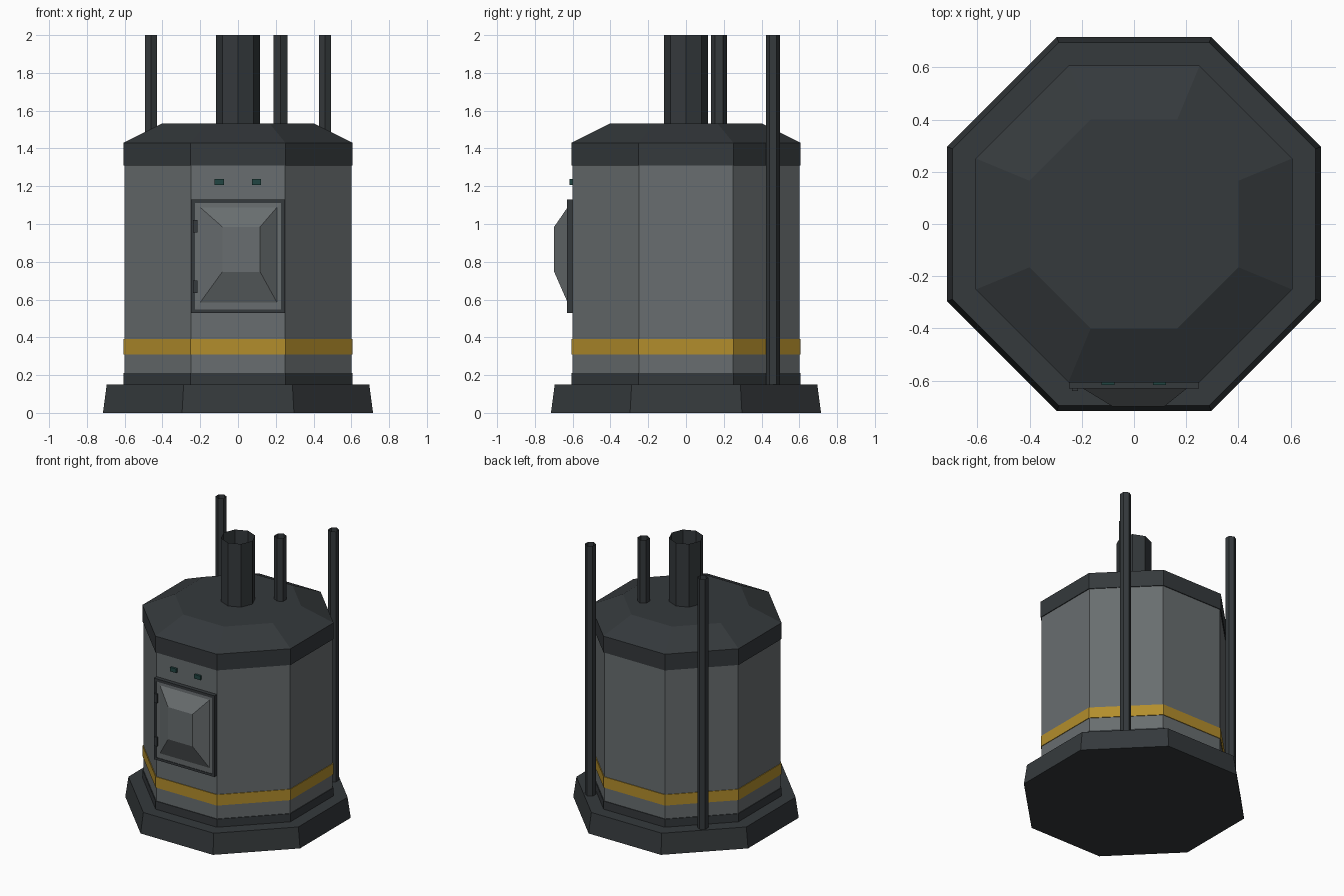
import bpy, math

if "Cube" in bpy.data.objects:
    bpy.data.objects.remove(bpy.data.objects["Cube"])


def material(name, rgb):
    m = bpy.data.materials.new(name)
    m.diffuse_color = (*rgb, 1)
    m.use_nodes = True
    m.node_tree.nodes["Principled BSDF"].inputs["Base Color"].default_value = m.diffuse_color
    return m


DARK = material("dark_iron", (0.035, 0.041, 0.045))
STEEL = material("grey_steel", (0.14, 0.155, 0.16))
YELLOW = material("yellow_paint", (0.45, 0.27, 0.025))
TEAL = material("teal_glass", (0.015, 0.06, 0.055))


def make(name, verts, faces, mat):
    me = bpy.data.meshes.new(name)
    me.from_pydata(verts, [], faces)
    me.materials.append(mat)
    ob = bpy.data.objects.new(name, me)
    bpy.context.collection.objects.link(ob)
    return ob


def loft(name, rings, mat, bottom=False, top=False):
    """Join equal-length vertex rings (counter-clockwise seen from outside)."""
    n = len(rings[0])
    verts = [p for r in rings for p in r]
    faces = [(k * n + i, k * n + (i + 1) % n, (k + 1) * n + (i + 1) % n, (k + 1) * n + i)
             for k in range(len(rings) - 1) for i in range(n)]
    if bottom:
        faces.append(tuple(reversed(range(n))))
    if top:
        faces.append(tuple(range(len(verts) - n, len(verts))))
    return make(name, verts, faces, mat)


def ngon(n, r, z, cx=0, cy=0, turn=0.0):
    return [(cx + r * math.cos(turn + i * math.tau / n),
             cy + r * math.sin(turn + i * math.tau / n), z) for i in range(n)]


def octa(name, profile, mat, bottom=False, top=False):
    """Octagonal part from (flat-to-centre distance, height) pairs."""
    k = 1 / math.cos(math.pi / 8)
    return loft(name, [ngon(8, a * k, z, turn=math.pi / 8) for a, z in profile],
                mat, bottom, top)


def rect(x0, x1, z0, z1, y):
    return [(x0, y, z0), (x1, y, z0), (x1, y, z1), (x0, y, z1)]


def block(name, x0, x1, z0, z1, y_back, y_front, mat):
    return loft(name, [rect(x0, x1, z0, z1, y_back), rect(x0, x1, z0, z1, y_front)],
                mat, True, True)


# Octagonal plinth, body, bands and lid
octa("plinth", [(0.715, 0), (0.695, 0.15)], DARK, True, True)
octa("body", [(0.6, 0.15), (0.6, 1.33)], STEEL)
for name, z0, z1, mat in (("foot_band", 0.15, 0.21, DARK),
                          ("yellow_stripe", 0.31, 0.39, YELLOW)):
    octa(name, [(0.599, z0), (0.605, z0), (0.605, z1), (0.599, z1)], mat)
octa("lid", [(0.599, 1.31), (0.606, 1.31), (0.606, 1.43), (0.4, 1.533)], DARK, top=True)

# Open-ended flue and pipes
loft("flue", [ngon(8, 0.117, z) for z in (1.53, 2)], DARK)
for name, x, y, r, z0 in (("vent_pipe", 0.225, 0.175, 0.042, 1.53),
                          ("back_pipe_left", -0.46, 0.46, 0.037, 0.15),
                          ("back_pipe_right", 0.46, 0.46, 0.037, 0.15)):
    loft(name, [ngon(6, r, z, x, y, math.pi / 2) for z in (z0, 2)], DARK)

# Door: frame ring, then panel with raised off-centre boss
loft("door_frame", [rect(-0.248, 0.248, 0.53, 1.13, -0.595),
                    rect(-0.248, 0.248, 0.53, 1.13, -0.63),
                    rect(-0.228, 0.228, 0.547, 1.11, -0.63),
                    rect(-0.228, 0.228, 0.547, 1.11, -0.6)], DARK)
loft("door_panel", [rect(-0.228, 0.228, 0.547, 1.11, -0.626),
                    rect(-0.2, 0.206, 0.585, 1.088, -0.627),
                    rect(-0.083, 0.117, 0.747, 0.985, -0.698)], STEEL, top=True)

# Hinges and indicator lamps
for name, z in (("lower_hinge", 0.635), ("upper_hinge", 0.955)):
    block(name, -0.238, -0.215, z, z + 0.067, -0.62, -0.64, DARK)
for name, x in (("left_lamp", -0.1), ("right_lamp", 0.098)):
    block(name, x - 0.025, x + 0.025, 1.207, 1.237, -0.59, -0.616, TEAL)
